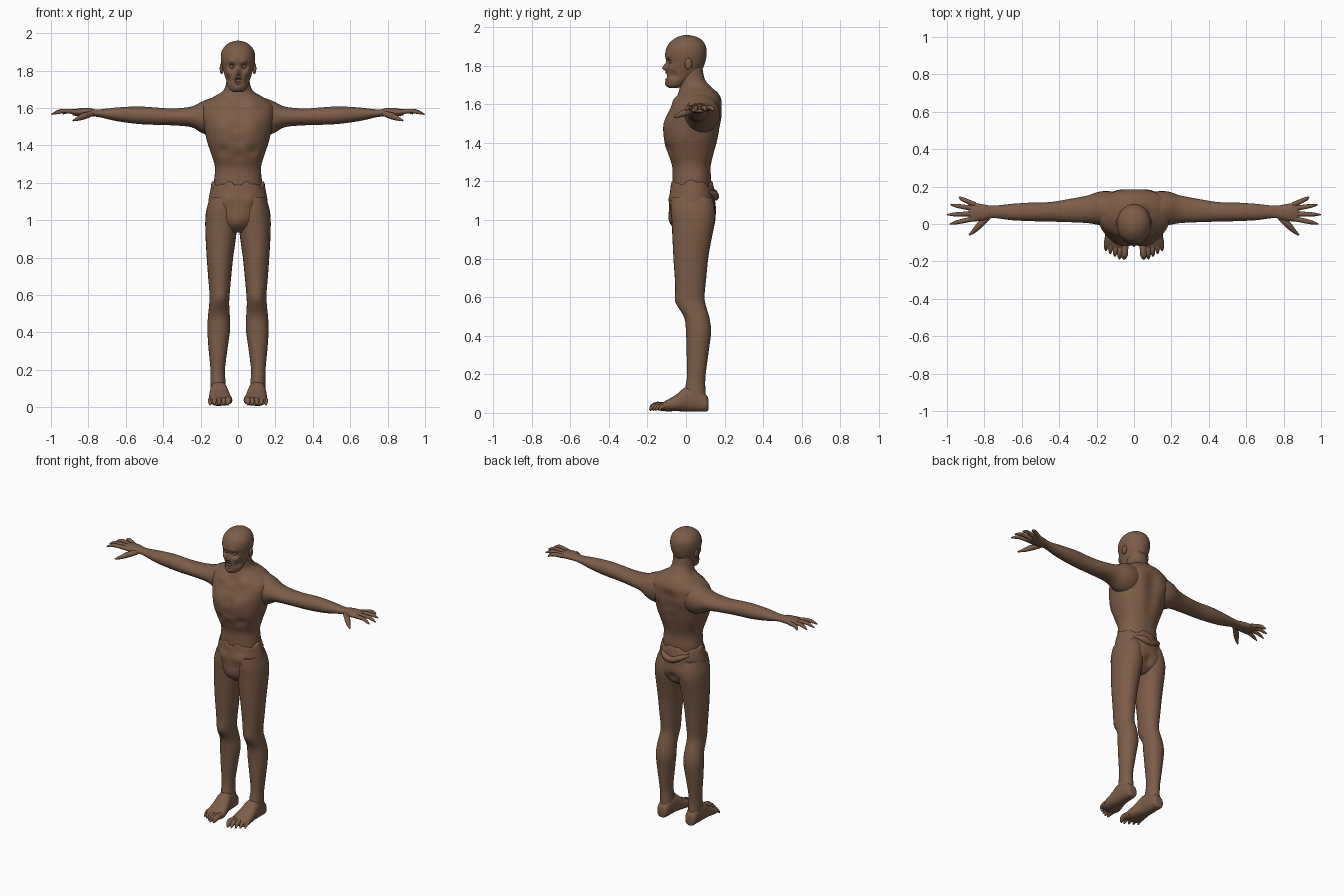
import bpy, bmesh, math
from mathutils import Vector

skin = bpy.data.materials.new("brown_skin")
skin.diffuse_color = (0.205, 0.108, 0.064, 1)


def finish(obj, mirror=False):
    obj.data.materials.append(skin)
    if mirror:
        obj.modifiers.new("mirror", 'MIRROR')
    bpy.ops.object.select_all(action='DESELECT')
    obj.select_set(True)
    bpy.context.view_layer.objects.active = obj
    bpy.ops.object.shade_smooth_by_angle(angle=math.radians(50))
    return obj


def smooth_path(rows, steps):
    """Catmull-Rom interpolation between section rows."""
    out = []
    n = len(rows)
    for i in range(n - 1):
        a, b, c, d = (rows[max(0, min(n - 1, i + k))] for k in (-1, 0, 1, 2))
        for s in range(steps):
            t = s / steps
            out.append([0.5 * (2*q + (r - p)*t + (2*p - 5*q + 4*r - s2)*t*t
                               + (3*q - p - 3*r + s2)*t**3)
                        for p, q, r, s2 in zip(a, b, c, d)])
    out.append(list(rows[-1]))
    return out


def skin_rings(name, rings, mirror=False, bumps=(), edit=None):
    """Bridge rings of points; bumps are (centre, radius, offset) sculpt strokes."""
    bm = bmesh.new()
    vr = [[bm.verts.new(p) for p in ring] for ring in rings]
    n = len(vr[0])
    for a, b in zip(vr, vr[1:]):
        for i in range(n):
            j = (i + 1) % n
            bm.faces.new((a[i], a[j], b[j], b[i]))
    bm.faces.new(vr[0][::-1])
    bm.faces.new(vr[-1])
    start = {v: v.co.copy() for v in bm.verts}
    for c, r, off in bumps:
        for v, p in start.items():
            v.co += Vector(off) * math.exp(-((p - Vector(c)).length / r) ** 2)
    if edit:
        for v in bm.verts:
            edit(v)
    bmesh.ops.recalc_face_normals(bm, faces=bm.faces[:])
    me = bpy.data.meshes.new(name)
    bm.to_mesh(me)
    bm.free()
    obj = bpy.data.objects.new(name, me)
    bpy.context.collection.objects.link(obj)
    return finish(obj, mirror)


def loft(name, axis, rows, sides=28, steps=4, power=1.0, **kw):
    """Rows give position along the axis, then low/high limits of the other two axes."""
    rings = []
    for t, a0, a1, b0, b1 in smooth_path(rows, steps):
        ring = []
        for i in range(sides):
            w = 2 * math.pi * i / sides
            c, s = math.cos(w), math.sin(w)
            a = (a0 + a1)/2 + (a1 - a0)/2 * math.copysign(abs(c)**power, c)
            b = (b0 + b1)/2 + (b1 - b0)/2 * math.copysign(abs(s)**power, s)
            ring.append({'x': (t, a, b), 'y': (a, t, b), 'z': (a, b, t)}[axis])
        rings.append(ring)
    return skin_rings(name, rings, **kw)


def tube(name, rows, sides=10, mirror=True):
    """Rows are x, y, z, radius."""
    pts = smooth_path(rows, 3)
    rings = []
    for i, p in enumerate(pts):
        d = Vector(pts[min(i + 1, len(pts) - 1)][:3]) - Vector(pts[max(i - 1, 0)][:3])
        q = d.to_track_quat('Z', 'Y')
        rings.append([Vector(p[:3]) + q @ Vector((p[3]*math.cos(w), p[3]*math.sin(w), 0))
                      for w in (2*math.pi*k/sides for k in range(sides))])
    return skin_rings(name, rings, mirror)


def ball(name, loc, scale, mirror=True):
    bpy.ops.mesh.primitive_uv_sphere_add(segments=16, ring_count=10, radius=1)
    o = bpy.context.object
    o.name = name
    for v in o.data.vertices:
        v.co = Vector(loc) + v.co * Vector(scale)
    return finish(o, mirror)


def both(c, r, off):
    return [((s*c[0], c[1], c[2]), r, (s*off[0], off[1], off[2])) for s in (1, -1)]


def sym(rows):
    return [(z, -h, h, y0, y1) for z, h, y0, y1 in rows]


# Torso and neck, with chest, ribs, collar and shoulder blade forms
loft("torso", 'z', sym([
    (1.10, .125, -.07, .12), (1.20, .128, -.07, .13), (1.28, .123, -.072, .128),
    (1.35, .142, -.10, .148), (1.42, .165, -.118, .168), (1.50, .182, -.112, .18),
    (1.57, .195, -.088, .186), (1.62, .185, -.062, .185), (1.66, .13, -.04, .165),
    (1.69, .082, -.032, .13), (1.73, .064, -.032, .098), (1.79, .06, -.03, .085),
    (1.83, .055, -.02, .08)]), sides=56, steps=5, power=.88,
    bumps=both((.08, -.11, 1.50), .05, (0, -.012, 0))
    + both((.08, -.09, 1.37), .03, (0, .012, 0))
    + both((.08, -.055, 1.625), .03, (0, -.014, 0))
    + both((.10, .18, 1.53), .05, (0, .01, 0))
    + [((0, .18, z), .035, (0, -.014, 0)) for z in (1.35, 1.42, 1.49, 1.56)]
    + [((0, -.11, z), .03, (0, .012, 0)) for z in (1.34, 1.42, 1.5, 1.57)]
    + [((0, -.07, 1.63), .025, (0, .012, 0))])


# Pelvis with a ragged raised edge around the waist
def ragged(v):
    if v.co.z > 1.18:
        w = math.atan2(v.co.y, v.co.x)
        v.co.z += .010 * math.sin(5 * w) + .006 * math.sin(11 * w)


loft("pelvis", 'z', sym([
    (.935, .05, -.03, .09), (.97, .11, -.065, .13), (1.03, .16, -.08, .152),
    (1.10, .158, -.088, .15), (1.15, .150, -.082, .148), (1.19, .140, -.078, .138),
    (1.195, .128, -.07, .13)]), sides=48, steps=4, edit=ragged,
    bumps=both((.07, .15, 1.02), .06, (0, .01, 0))
    + both((.07, -.09, 1.11), .035, (0, -.013, 0))
    + [((0, .15, 1.0), .03, (0, -.022, 0)), ((0, -.08, 1.0), .05, (0, -.015, 0))])
# Torn fold hanging behind the waist
tube("back_fold", [(-.10, .115, 1.16, .008), (-.06, .142, 1.145, .018), (0, .150, 1.12, .020),
                   (.05, .148, 1.13, .020), (.10, .115, 1.15, .008)], mirror=False)

# Head with brow, eye sockets, nose, cheeks and open mouth
loft("head", 'z', sym([
    (1.685, .022, -.085, -.045), (1.695, .042, -.097, -.015), (1.72, .056, -.104, .02),
    (1.75, .064, -.105, .06), (1.785, .075, -.104, .086), (1.82, .085, -.103, .10),
    (1.86, .092, -.108, .107), (1.90, .088, -.098, .103), (1.93, .070, -.074, .085),
    (1.95, .042, -.042, .055), (1.96, .006, -.005, .012)]), sides=72, steps=7,
    bumps=both((.033, -.095, 1.82), .017, (0, .024, 0))
    + both((.032, -.10, 1.845), .016, (0, -.008, 0))
    + both((.05, -.085, 1.79), .018, (.003, -.008, 0))
    + both((.058, -.07, 1.75), .02, (-.008, .006, 0))
    + [((0, -.104, 1.787), .011, (0, -.020, 0)), ((0, -.103, 1.803), .010, (0, -.010, 0)),
       ((0, -.104, 1.747), .015, (0, .034, 0)), ((0, -.10, 1.705), .02, (0, -.008, 0))])
ball("eye", (.033, -.079, 1.82), (.012, .010, .009))
ball("ear", (.088, .012, 1.81), (.010, .019, .030))
# Lips around the open mouth
lip = [(.024*math.cos(w), -.102 + .010*abs(math.cos(w)), 1.747 + .019*math.sin(w), .006)
       for w in (2*math.pi*k/12 for k in range(13))]
tube("lips", lip, mirror=False)
for k in range(2):
    ball("upper_tooth", (.005 + .009*k, -.098, 1.760), (.004, .004, .007))
    ball("lower_tooth", (.005 + .009*k, -.096, 1.735), (.004, .004, .006))

# Arms and palms
loft("arm", 'x', [
    (.05, .02, .16, 1.47, 1.65), (.13, -.02, .175, 1.45, 1.655), (.19, -.005, .172, 1.465, 1.635),
    (.25, .005, .152, 1.497, 1.607), (.35, .01, .133, 1.507, 1.597), (.45, .013, .117, 1.51, 1.603),
    (.54, .015, .115, 1.515, 1.608), (.65, .02, .108, 1.53, 1.602), (.75, .032, .098, 1.552, 1.592),
    (.80, .020, .104, 1.553, 1.600), (.85, .014, .112, 1.556, 1.598),
    (.885, .018, .112, 1.560, 1.588)], mirror=True)

# Fingers: base y, tip x, tip y, tip z
for by, tx, ty, tz in [(.103, .935, .145, 1.568), (.082, .98, .103, 1.568),
                       (.055, .998, .05, 1.565), (.03, .985, .0, 1.567)]:
    tube("finger", [(.85, by, 1.577, .014), ((.87 + tx)/2, (by*.45 + ty*.55), 1.584, .012),
                    (tx*.7 + .27, by*.2 + ty*.8, 1.577, .0095), (tx, ty, tz, .003)])
tube("thumb", [(.78, .035, 1.570, .014), (.82, .0, 1.558, .018), (.85, -.032, 1.545, .013),
               (.882, -.06, 1.532, .004)])

# Legs
loft("leg", 'z', [
    (1.12, .02, .150, -.075, .135), (1.06, .002, .168, -.08, .15), (1.00, .0, .175, -.075, .152),
    (.90, .012, .173, -.07, .132), (.80, .026, .167, -.065, .115), (.70, .036, .160, -.058, .105),
    (.60, .045, .152, -.052, .096), (.55, .047, .154, -.038, .105), (.49, .044, .160, -.008, .122),
    (.42, .042, .164, .0, .13), (.32, .055, .158, .003, .118), (.20, .070, .147, .006, .102),
    (.13, .066, .146, -.004, .10), (.06, .064, .146, -.01, .105)], power=.95, mirror=True,
    bumps=[((.10, -.045, .58), .04, (0, -.008, 0))])

# Feet and toes
loft("foot", 'y', [
    (.117, .085, .125, .02, .06), (.108, .07, .14, .008, .09), (.06, .06, .147, .006, .13),
    (0, .053, .151, .007, .135), (-.05, .040, .155, .009, .095), (-.10, .030, .157, .008, .066),
    (-.135, .036, .150, .012, .046)], power=.85, mirror=True)
for k, (r, tip) in enumerate([(.019, -.188), (.015, -.186), (.014, -.172), (.013, -.158), (.012, -.142)]):
    x = .050 + .0245 * k
    tube("toe", [(x, -.09, .034, r), (x, tip + .04, .040, r), (x + .002, tip + .015, .030, r*.85),
                 (x + .003, tip, .012, .004)])
